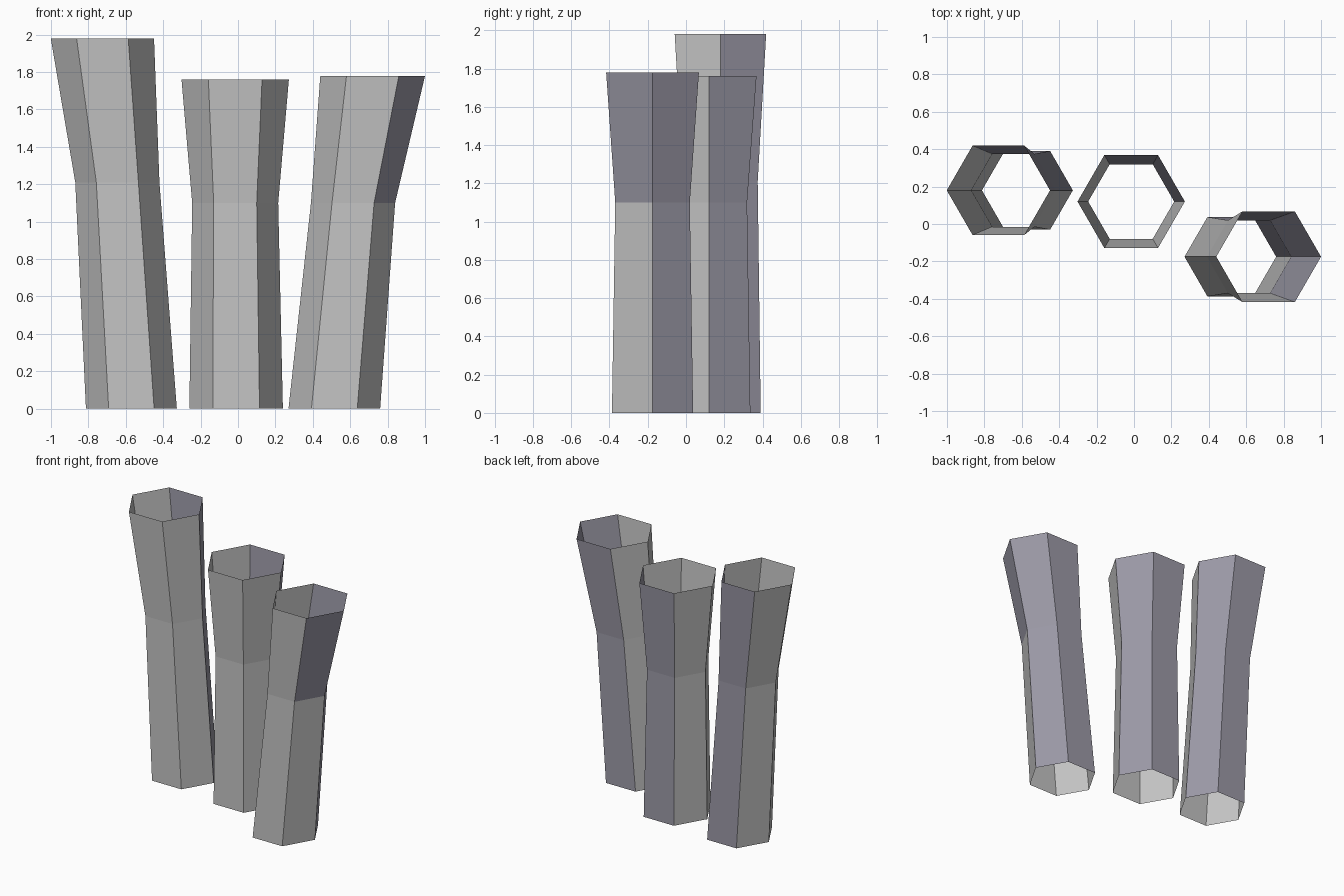
import bpy, bmesh
from math import cos, sin, pi

if "Cube" in bpy.data.objects:
    bpy.data.objects.remove(bpy.data.objects["Cube"], do_unlink=True)


def make_material(name, rgb):
    mat = bpy.data.materials.new(name)
    mat.use_nodes = True
    mat.diffuse_color = (*rgb, 1)
    mat.node_tree.nodes["Principled BSDF"].inputs["Base Color"].default_value = (*rgb, 1)
    return mat


light_gray = make_material("light gray", (0.55, 0.55, 0.55))
violet_gray = make_material("violet gray", (0.33, 0.32, 0.385))

SIDES = 6


def make_tube(name, y, rings, extra_violet=()):
    """Open hexagonal tube; each ring is (centre x, height, radius)."""
    bm = bmesh.new()
    loops = [[bm.verts.new((x + r * cos(2 * pi * i / SIDES),
                            y + r * sin(2 * pi * i / SIDES), z))
              for i in range(SIDES)] for x, z, r in rings]
    for level, (low, high) in enumerate(zip(loops, loops[1:])):
        for i in range(SIDES):
            j = (i + 1) % SIDES
            face = bm.faces.new((low[i], low[j], high[j], high[i]))
            # Back and back-left sides are violet, plus any listed extras
            face.material_index = int(i < 2 or (level, i) in extra_violet)
    mesh = bpy.data.meshes.new(name)
    bm.to_mesh(mesh)
    bm.free()
    mesh.materials.append(light_gray)
    mesh.materials.append(violet_gray)
    obj = bpy.data.objects.new(name, mesh)
    bpy.context.collection.objects.link(obj)
    return obj


# Three leaning tubes, each narrow at the waist and flared at the top
make_tube("right_tube", 0.18,
          [(-0.57, 0, 0.243), (-0.645, 1.21, 0.225), (-0.725, 1.98, 0.276)])
make_tube("middle_tube", 0.12,
          [(-0.01, 0, 0.25), (-0.015, 1.10, 0.23), (-0.015, 1.76, 0.287)])
make_tube("left_tube", -0.175,
          [(0.515, 0, 0.245), (0.615, 1.10, 0.225), (0.72, 1.78, 0.28)],
          extra_violet={(1, 5)})
